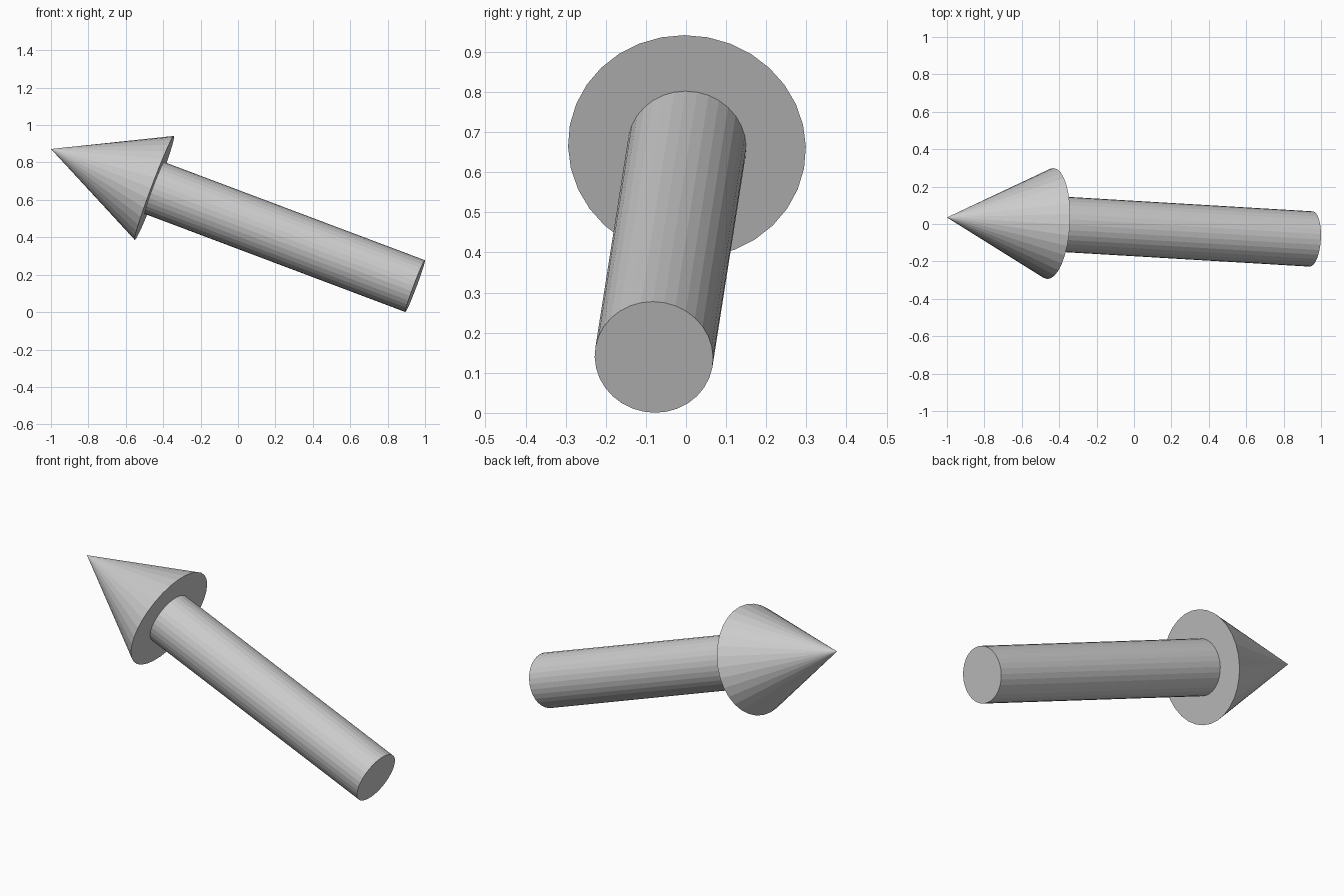
import bpy
from mathutils import Vector

if "Cube" in bpy.data.objects:
    bpy.data.objects.remove(bpy.data.objects["Cube"])

TAIL = Vector((0.947, -0.08, 0.139))
TIP = Vector((-1.0, 0.035, 0.872))
SIDES = 32
NECK = TAIL.lerp(TIP, 0.716)      # where the shaft meets the head
ROT = (TIP - TAIL).to_track_quat('Z', 'Y').to_euler()


def tapered(name, start, end, r1, r2):
    """Flat-shaded round part running from start to end along the arrow axis."""
    bpy.ops.mesh.primitive_cone_add(
        vertices=SIDES, radius1=r1, radius2=r2, depth=(end - start).length,
        location=(start + end) / 2, rotation=ROT)
    bpy.context.object.name = name


# Cylindrical shaft
tapered("arrow_shaft", TAIL, NECK, 0.148, 0.148)
# Pointed head
tapered("arrow_head", NECK, TIP, 0.297, 0.0)
